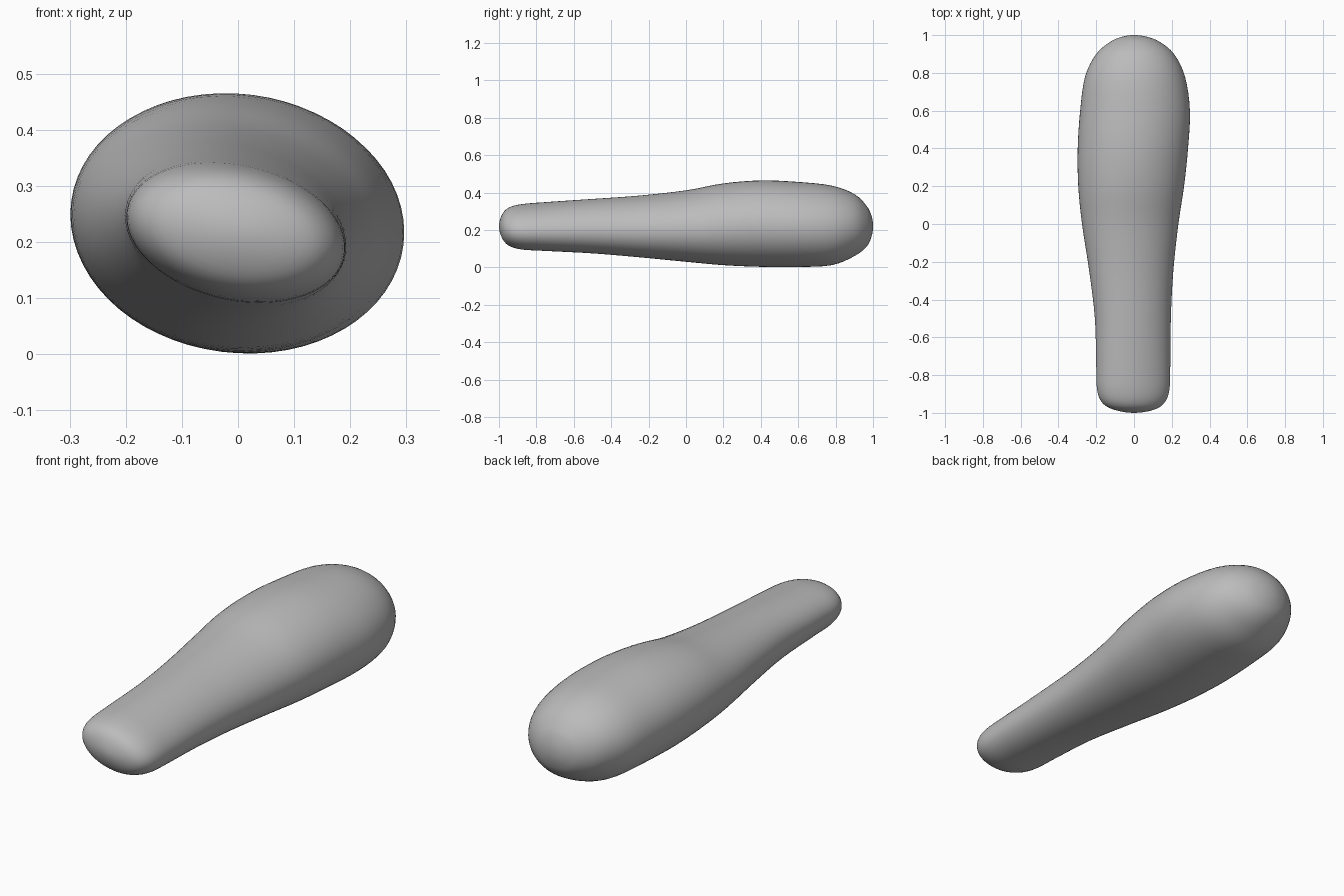
import bpy
import bmesh
from math import sin, cos, tau
from mathutils import Vector

cube = bpy.data.objects.get("Cube")
if cube:
    bpy.data.objects.remove(cube, do_unlink=True)

SEGMENTS = 64   # points around each cross-section
STEPS = 4       # rings between neighbouring stations

# Stations from narrow tip to broad end: y, left x, right x, bottom z, top z
STATIONS = [
    (-1.0, 0, 0, .22, .22),
    (-.985, -.1, .1, .16, .28),
    (-.95, -.165, .158, .118, .318),
    (-.88, -.195, .187, .096, .338),
    (-.75, -.2, .192, .088, .349),
    (-.5, -.207, .195, .075, .366),
    (-.25, -.237, .208, .054, .384),
    (0, -.275, .235, .03, .412),
    (.2, -.295, .265, .012, .449),
    (.4, -.298, .286, .003, .465),
    (.6, -.285, .296, .002, .457),
    (.78, -.259, .27, .012, .437),
    (.9, -.2, .212, .06, .392),
    (.965, -.125, .135, .11, .33),
    (.992, -.06, .065, .165, .275),
    (1.0, 0, 0, .22, .22),
]


def mirrored(station):
    """Ghost station past a tip, so the surface closes roundly."""
    y, left, right, bottom, top = station
    return (y, right, left, top, bottom)


def spline(p0, p1, p2, p3, t):
    """Catmull-Rom blend of four stations."""
    a, b, c, d = (Vector(p) for p in (p0, p1, p2, p3))
    return (2 * b + (c - a) * t + (2 * a - 5 * b + 4 * c - d) * t ** 2
            + (3 * b - a - 3 * c + d) * t ** 3) / 2


def section(bm, station):
    """Skewed oval filling the station's bounds; the skew fades toward the back."""
    y, left, right, bottom, top = station
    blend = min(max((y + .8) / 1.2, 0), 1)
    skew = .22 - .16 * blend
    ring = []
    for i in range(SEGMENTS):
        a = tau * i / SEGMENTS
        ring.append(bm.verts.new((
            (left + right) / 2 + (right - left) / 2 * cos(a), y,
            (bottom + top) / 2 + (top - bottom) / 2 * sin(a - skew))))
    return ring


# Loft the body through the interpolated stations
bm = bmesh.new()
path = [mirrored(STATIONS[1])] + STATIONS + [mirrored(STATIONS[-2])]
rings = []
for k in range(len(STATIONS) - 1):
    for s in range(STEPS):
        if k + s > 0:
            rings.append(section(bm, spline(*path[k:k + 4], s / STEPS)))

for ring, following in zip(rings, rings[1:]):
    for i in range(SEGMENTS):
        j = (i + 1) % SEGMENTS
        bm.faces.new((ring[i], ring[j], following[j], following[i]))

# Close both tips with fans
for station, ring in ((STATIONS[0], rings[0]), (STATIONS[-1], rings[-1])):
    tip = bm.verts.new((0, station[0], station[3]))
    for i in range(SEGMENTS):
        bm.faces.new((tip, ring[i], ring[(i + 1) % SEGMENTS]))
bmesh.ops.recalc_face_normals(bm, faces=bm.faces)

mesh = bpy.data.meshes.new("rounded_body")
bm.to_mesh(mesh)
bm.free()
mesh.shade_smooth()
body = bpy.data.objects.new("rounded_body", mesh)
bpy.context.collection.objects.link(body)

# Plain grey surface
grey = bpy.data.materials.new("plain_grey")
grey.use_nodes = True
color = (.5, .5, .5, 1)
grey.diffuse_color = color
grey.node_tree.nodes["Principled BSDF"].inputs["Base Color"].default_value = color
mesh.materials.append(grey)
